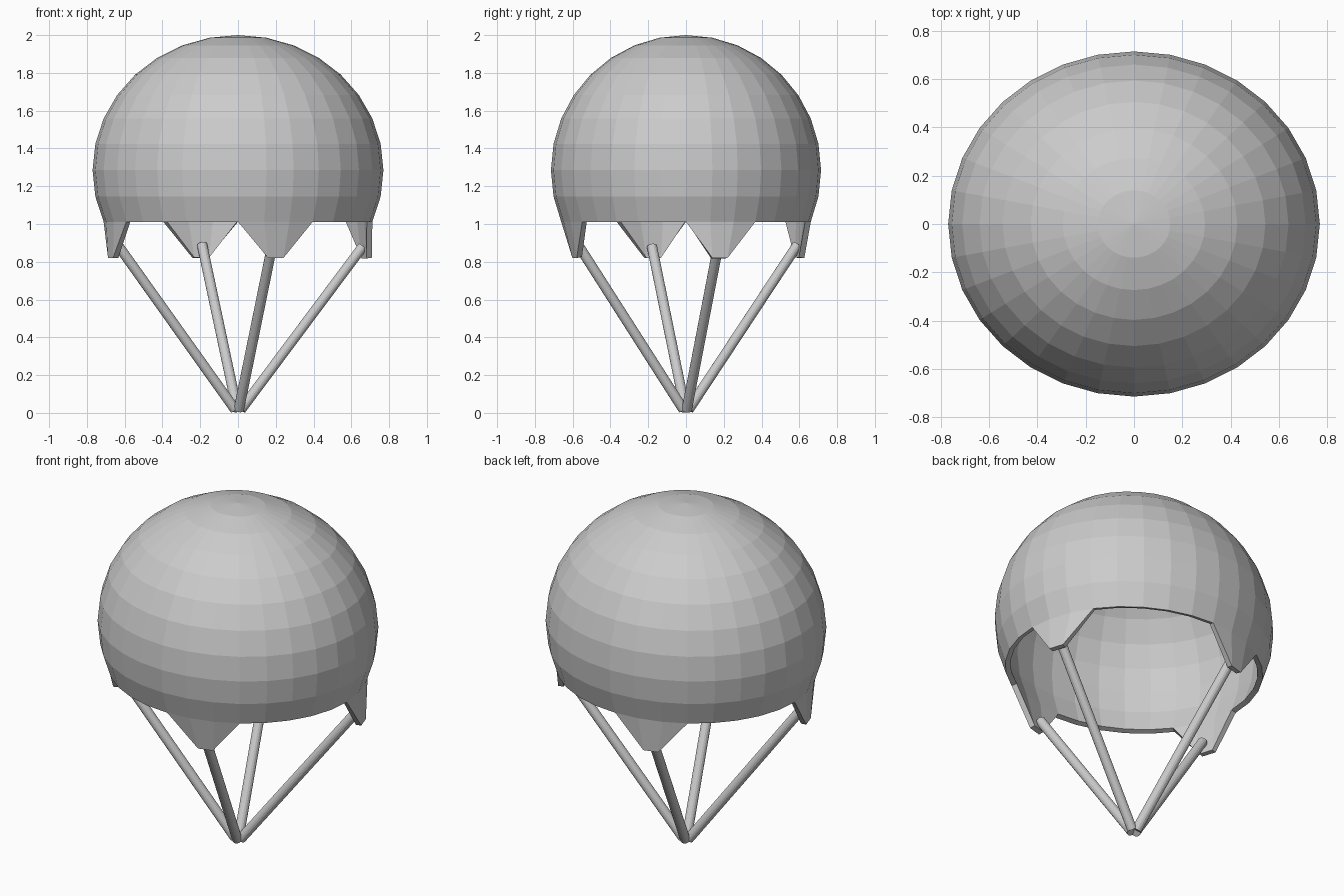
import bpy
import bmesh
import math
from mathutils import Vector

cube = bpy.data.objects.get("Cube")
if cube:
    bpy.data.objects.remove(cube, do_unlink=True)

RX, RY, RZ, CENTRE_Z = 0.77, 0.715, 0.715, 1.285
SEGMENTS = 32

grey = bpy.data.materials.new("light grey")
grey.use_nodes = True
colour = (0.6, 0.6, 0.6, 1)
grey.diffuse_color = colour
grey.node_tree.nodes["Principled BSDF"].inputs["Base Color"].default_value = colour


def add_object(name, bm):
    mesh = bpy.data.meshes.new(name)
    bm.to_mesh(mesh)
    bm.free()
    mesh.materials.append(grey)
    obj = bpy.data.objects.new(name, mesh)
    bpy.context.collection.objects.link(obj)
    return obj


# Tab bottom centres and strut tops: right-hand, back, opposite and front quarters
tabs = [
    ("left", (0.695, 0.18), (0.66, 0.17, 0.88)),
    ("back", (-0.20, 0.615), (-0.19, 0.59, 0.89)),
    ("right", (-0.675, -0.18), (-0.63, -0.18, 0.88)),
    ("front", (0.20, -0.59), (0.18, -0.565, 0.88)),
]

# Faceted canopy: a sphere cut below its second ring under the equator
bm = bmesh.new()
bmesh.ops.create_uvsphere(bm, u_segments=SEGMENTS, v_segments=16, radius=1)
low = [v for v in bm.verts if v.co.z < -0.4]
bmesh.ops.delete(bm, geom=low, context='VERTS')
rim = [v for v in bm.verts if v.co.z < -0.3]
rim.sort(key=lambda v: round(math.atan2(v.co.y, v.co.x) / math.tau * SEGMENTS) % SEGMENTS)
for v in bm.verts:
    v.co = Vector((v.co.x * RX, v.co.y * RY, v.co.z * RZ + CENTRE_Z))

# Four pointed tabs hanging from the rim, each three segments wide
for i, (_, centre, _) in enumerate(tabs):
    a, b, c, d = (rim[(i * 8 + k) % SEGMENTS] for k in range(4))
    along = (c.co - b.co).normalized() * 0.042
    middle = Vector((*centre, 0.82))
    low_b, low_c = bm.verts.new(middle - along), bm.verts.new(middle + along)
    bm.faces.new((a, low_b, b))
    bm.faces.new((b, low_b, low_c, c))
    bm.faces.new((c, low_c, d))
bmesh.ops.recalc_face_normals(bm, faces=bm.faces)
canopy = add_object("canopy", bm)
shell = canopy.modifiers.new("cloth thickness", 'SOLIDIFY')
shell.thickness = 0.03
shell.offset = -1

# Round struts from the tabs to the meeting point
for name, _, top in tabs:
    end = Vector(top)
    start = Vector((end.x * 0.025, end.y * 0.025, 0.018))
    axis = end - start
    bm = bmesh.new()
    bmesh.ops.create_cone(bm, cap_ends=True, segments=16, radius1=0.027,
                          radius2=0.027, depth=axis.length)
    strut = add_object(name + "_strut", bm)
    strut.location = (start + end) / 2
    strut.rotation_mode = 'QUATERNION'
    strut.rotation_quaternion = axis.to_track_quat('Z', 'Y')
